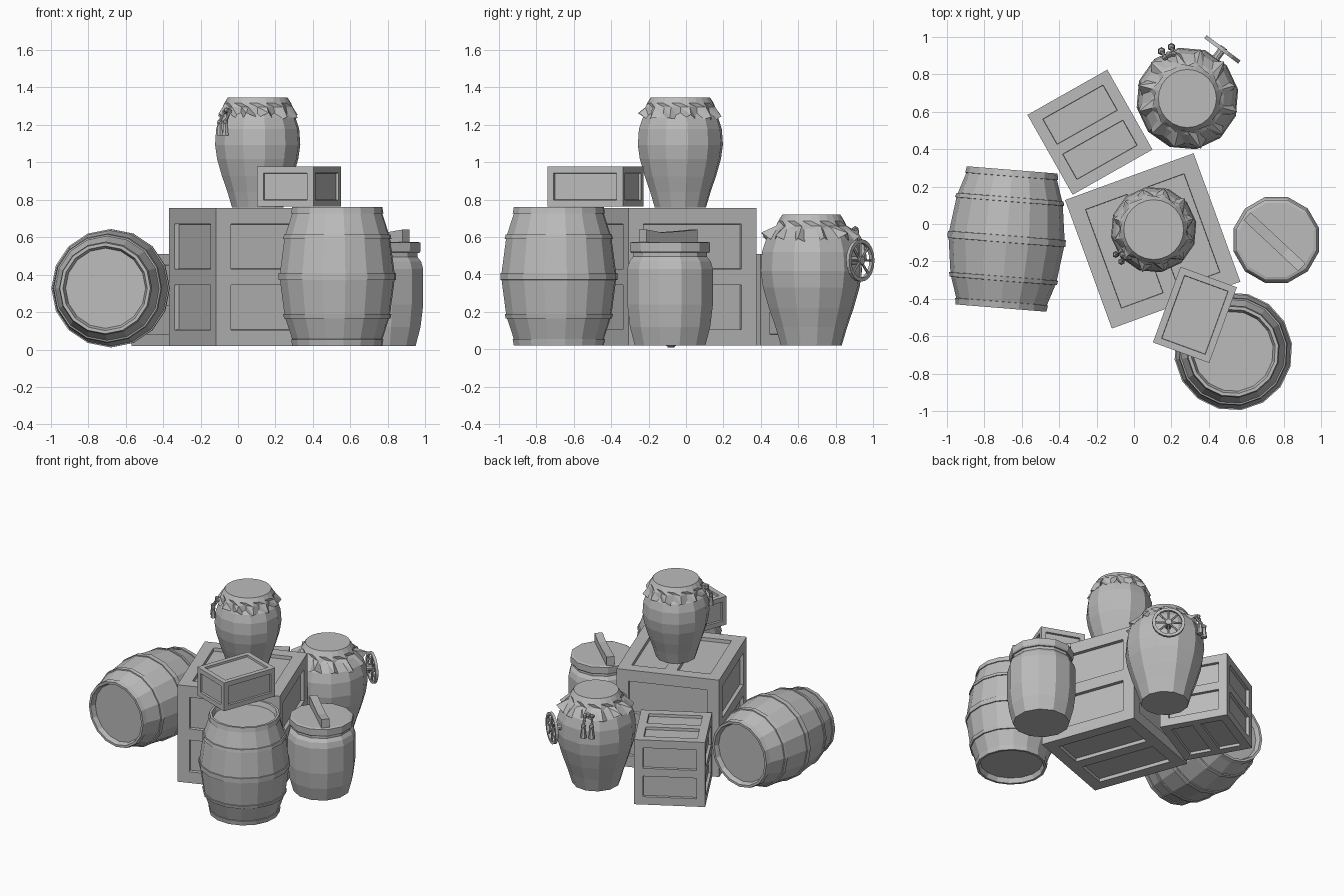
import bpy, bmesh, math, random
from mathutils import Matrix, Vector

if "Cube" in bpy.data.objects:
    bpy.data.objects.remove(bpy.data.objects["Cube"])
random.seed(4)

grey = bpy.data.materials.new("plain_grey")
grey.use_nodes = True
grey.diffuse_color = (0.5, 0.5, 0.5, 1)
grey.node_tree.nodes["Principled BSDF"].inputs["Base Color"].default_value = (0.5, 0.5, 0.5, 1)


def finish(bm, name, loc=(0, 0, 0), rot=(0, 0, 0), normals=True):
    if normals:
        bmesh.ops.recalc_face_normals(bm, faces=bm.faces)
    me = bpy.data.meshes.new(name)
    bm.to_mesh(me)
    bm.free()
    me.materials.append(grey)
    ob = bpy.data.objects.new(name, me)
    bpy.context.collection.objects.link(ob)
    ob.location = loc
    ob.rotation_euler = [math.radians(a) for a in rot]
    return ob


def lathe(name, profile, sides, loc, rot=(0, 0, 0)):
    """Turn a (radius, height) profile; end rings are capped."""
    bm = bmesh.new()
    rings = []
    for r, z in profile:
        rings.append([bm.verts.new((r * math.cos(a), r * math.sin(a), z))
                      for a in (2 * math.pi * i / sides for i in range(sides))])
    for lo, hi in zip(rings, rings[1:]):
        for i in range(sides):
            j = (i + 1) % sides
            bm.faces.new((lo[i], lo[j], hi[j], hi[i]))
    bm.faces.new(rings[0])
    bm.faces.new(rings[-1])
    return finish(bm, name, loc, rot)


def crate(name, size, frame, depth, loc, turn, split=True):
    """Box with recessed panels on all sides, split by a middle bar."""
    bm = bmesh.new()
    panels = []
    for axis in range(3):
        # u runs along the bar, v across it
        u, v = ((1, 2), (0, 2), (0, 1))[axis]
        hu, hv = size[u] / 2, size[v] / 2
        us = [-hu, frame - hu, hu - frame, hu]
        vs = [-hv, frame - hv] + ([-frame / 2, frame / 2] if split else []) + [hv - frame, hv]
        for sign in (-1, 1):
            def corner(a, b):
                p = Vector()
                p[u], p[v], p[axis] = a, b, sign * size[axis] / 2
                return bm.verts.new(p)
            grid = [[corner(a, b) for b in vs] for a in us]
            flip = (sign > 0) == (axis == 1)
            for i in range(len(us) - 1):
                for j in range(len(vs) - 1):
                    quad = [grid[i][j], grid[i + 1][j], grid[i + 1][j + 1], grid[i][j + 1]]
                    face = bm.faces.new(quad[::-1] if flip else quad)
                    if i == 1 and j % 2 == 1:
                        panels.append(face)
            # both signs share the winding, so turn the far side round
    bm.normal_update()
    for f in bm.faces:
        if f.normal.dot(f.calc_center_median()) < 0:
            f.normal_flip()
    bm.normal_update()
    bmesh.ops.inset_individual(bm, faces=panels, thickness=0.002, depth=-depth)
    bmesh.ops.remove_doubles(bm, verts=bm.verts, dist=0.0005)
    return finish(bm, name, loc, (0, 0, turn), normals=False)


# Crates
crate("large_crate", (0.73, 0.73, 0.735), 0.085, 0.025, (0.10, -0.09, 0.3875), 110)
crate("medium_crate", (0.49, 0.49, 0.49), 0.06, 0.02, (-0.235, 0.49, 0.265), 29.5)
crate("small_crate", (0.32, 0.43, 0.215), 0.036, 0.015, (0.325, -0.485, 0.87), -20, split=False)

# Barrels: half profile with raised hoops, mirrored
half = [(0.316, 0.018), (0.309, 0.019), (0.285, 0.20), (0.292, 0.201), (0.287, 0.224),
        (0.279, 0.225), (0.243, 0.335), (0.249, 0.336), (0.243, 0.37), (0.226, 0.37),
        (0.214, 0.335)]
barrel = [(r, -z) for r, z in reversed(half)] + half
lathe("standing_barrel", barrel, 16, (0.53, -0.68, 0.39), (0, 0, 8))
lathe("lying_barrel", barrel, 16, (-0.68, -0.08, 0.327), (90, 0, -4.6))

# Lidded jar
jar = [(0.195, 0.02), (0.222, 0.12), (0.237, 0.24), (0.237, 0.43), (0.225, 0.47),
       (0.205, 0.495), (0.205, 0.52)]
lathe("lidded_jar", jar, 12, (0.76, -0.085, 0), (0, 0, 15))
lathe("jar_lid", [(0.215, 0.515), (0.222, 0.525), (0.222, 0.57), (0.205, 0.575)],
      12, (0.76, -0.085, 0), (0, 0, 15))

# Lid handle with an uneven top edge
bm = bmesh.new()
outline = [(-0.2, 0.57), (0.2, 0.57), (0.2, 0.64), (0.08, 0.625), (-0.05, 0.63), (-0.2, 0.64)]
side = bm.faces.new([bm.verts.new((x, -0.028, z)) for x, z in outline])
out = bmesh.ops.extrude_face_region(bm, geom=[side], use_keep_orig=True)
bmesh.ops.translate(bm, vec=(0, 0.056, 0),
                    verts=[g for g in out["geom"] if isinstance(g, bmesh.types.BMVert)])
finish(bm, "jar_lid_handle", (0.75, -0.095, 0), (0, 0, -43))


def add_rod(bm, a, b, r1, r2, seg=6):
    d = b - a
    m = Matrix.Translation((a + b) / 2) @ d.to_track_quat("Z", "Y").to_matrix().to_4x4()
    bmesh.ops.create_cone(bm, cap_ends=True, segments=seg, radius1=r1, radius2=r2,
                          depth=d.length, matrix=m)


def add_ball(bm, p, r):
    bmesh.ops.create_icosphere(bm, subdivisions=1, radius=r, matrix=Matrix.Translation(p))


def covered_jar(prefix, x, y, base, s, cover_r, tie_angle):
    """Urn with a gathered cloth cover and a pair of hanging tassels."""
    urn = [(0.165, 0), (0.195, 0.10), (0.23, 0.20), (0.262, 0.31), (0.275, 0.40),
           (0.268, 0.50), (0.245, 0.57), (0.20, 0.625), (0.15, 0.66)]
    lathe(prefix + "_urn", [(r * s, z * s) for r, z in urn], 12, (x, y, base), (0, 0, 10))

    # Cloth: flat top, tied neck, ruffled hem
    n = 24
    bm = bmesh.new()
    rows = [[], [], [], []]
    for i in range(n):
        a = 2 * math.pi * i / n
        fold = i % 2
        hem_r = (0.268 if fold else 0.225) + random.uniform(-0.012, 0.012)
        hem_z = (0.59 if fold else 0.555) + random.uniform(-0.02, 0.02)
        spots = [(cover_r, 0.70), (cover_r + 0.022, 0.665),
                 (cover_r + (0.04 if fold else 0.018), 0.64), (hem_r, hem_z)]
        for row, (r, z) in zip(rows, spots):
            row.append(bm.verts.new((r * s * math.cos(a), r * s * math.sin(a), z * s)))
    bm.faces.new(rows[0])
    for hi, lo in zip(rows, rows[1:]):
        for i in range(n):
            j = (i + 1) % n
            bm.faces.new((hi[i], lo[i], lo[j]))
            bm.faces.new((hi[i], lo[j], hi[j]))
    finish(bm, prefix + "_cloth_cover", (x, y, base))

    # Tassels
    bm = bmesh.new()
    for k in (-1, 1):
        a = math.radians(tie_angle) + k * 0.1
        out = Vector((math.cos(a), math.sin(a), 0)) * s
        up = Vector((0, 0, s))
        knot = out * 0.25 + up * 0.61
        bead = out * 0.288 + up * 0.545
        add_ball(bm, knot, 0.018 * s)
        add_rod(bm, knot, bead, 0.008 * s, 0.008 * s)
        add_ball(bm, bead, 0.02 * s)
        add_rod(bm, bead, bead - up * 0.085, 0.012 * s, 0.022 * s)
    a = math.radians(tie_angle)
    mid = Vector((math.cos(a), math.sin(a), 0)) * 0.255 * s + Vector((0, 0, 0.62 * s))
    add_ball(bm, mid, 0.02 * s)
    finish(bm, prefix + "_tassels", (x, y, base))


covered_jar("floor_jar", 0.285, 0.67, 0.02, 1.0, 0.155, 113)
covered_jar("crate_jar", 0.105, -0.03, 0.757, 0.84, 0.19, 219)

# Small spoked wheel on the back of the floor jar; local z is the axle
bm = bmesh.new()
R, seg, ring = 0.103, 20, []
for i in range(seg):
    a = 2 * math.pi * i / seg
    ring.append([bm.verts.new((r * math.cos(a), r * math.sin(a), z))
                 for r, z in ((R - 0.01, -0.01), (R + 0.01, -0.01), (R + 0.01, 0.01), (R - 0.01, 0.01))])
for i in range(seg):
    p, q = ring[i], ring[(i + 1) % seg]
    for k in range(4):
        bm.faces.new((p[k], q[k], q[(k + 1) % 4], p[(k + 1) % 4]))
for i in range(8):
    a = math.pi * i / 4
    d = Vector((math.cos(a), math.sin(a), 0))
    add_rod(bm, d * 0.01, d * R, 0.007, 0.007)
add_rod(bm, Vector((0, 0, -0.10)), Vector((0, 0, 0.015)), 0.022, 0.022, 10)
wheel = finish(bm, "spoked_wheel", (0.472, 0.932, 0.475))
wheel.rotation_euler = Vector((0.6, 0.8, 0)).to_track_quat("Z", "Y").to_euler()
